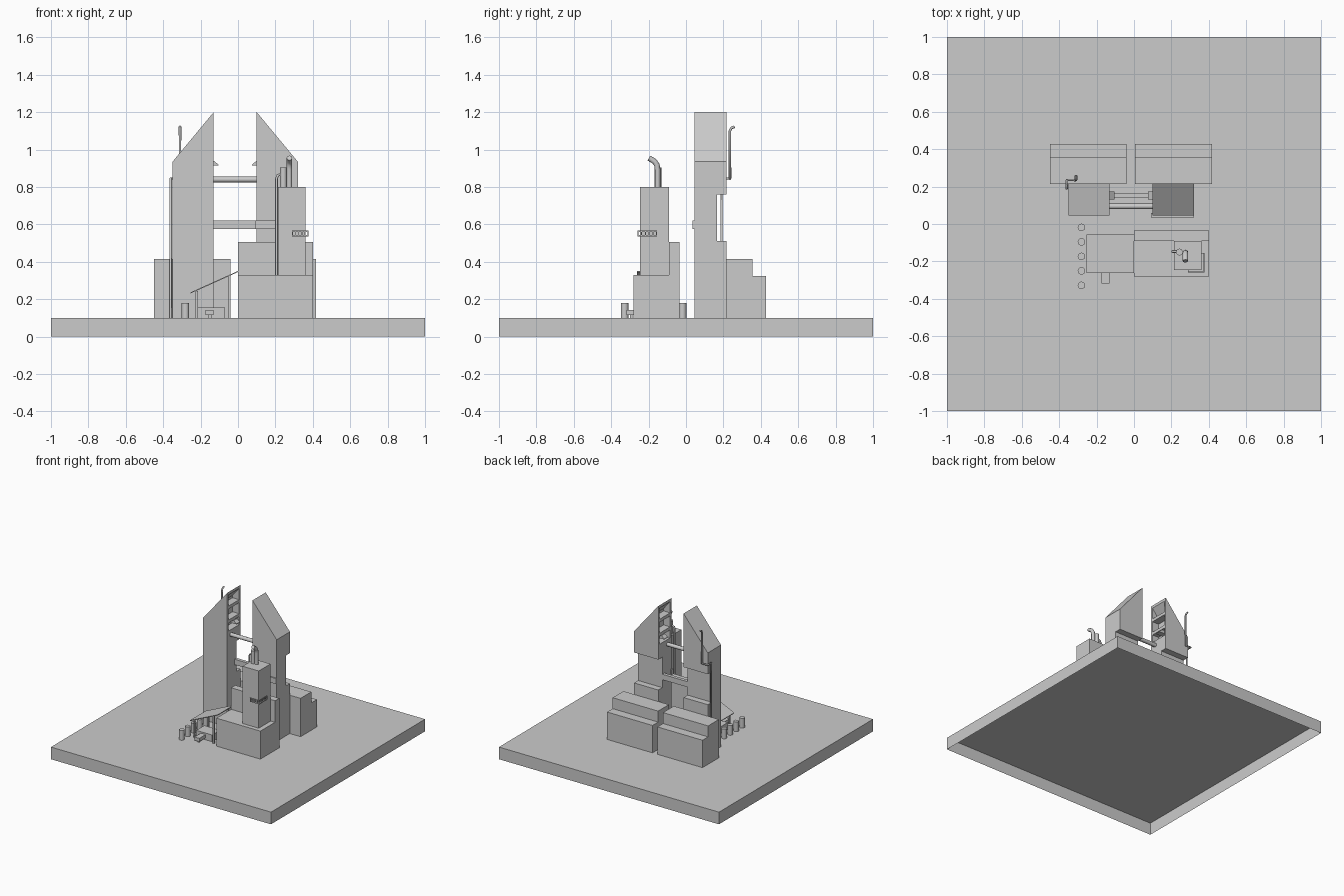
import bpy, bmesh, math
from mathutils import Vector

if "Cube" in bpy.data.objects:
    bpy.data.objects.remove(bpy.data.objects["Cube"])


def mesh_object(name, bm):
    bmesh.ops.recalc_face_normals(bm, faces=bm.faces)
    me = bpy.data.meshes.new(name)
    bm.to_mesh(me)
    bm.free()
    ob = bpy.data.objects.new(name, me)
    bpy.context.collection.objects.link(ob)
    return ob


def prism(name, pts, axis, a, b):
    """Extrude a profile from a to b: axis 'x' uses (y,z), 'y' uses (x,z), 'z' uses (x,y)."""
    place = {'x': lambda p, d: (d, p[0], p[1]),
             'y': lambda p, d: (p[0], d, p[1]),
             'z': lambda p, d: (p[0], p[1], d)}[axis]
    bm = bmesh.new()
    face = bm.faces.new([bm.verts.new(place(p, a)) for p in pts])
    out = bmesh.ops.extrude_face_region(bm, geom=[face])
    move = Vector(place((0, 0), b - a))
    for v in out['geom']:
        if isinstance(v, bmesh.types.BMVert):
            v.co += move
    return mesh_object(name, bm)


def box(name, x0, x1, y0, y1, z0, z1):
    return prism(name, [(x0, y0), (x1, y0), (x1, y1), (x0, y1)], 'z', z0, z1)


def smooth(ob):
    bpy.ops.object.select_all(action='DESELECT')
    ob.select_set(True)
    bpy.context.view_layer.objects.active = ob
    bpy.ops.object.shade_smooth_by_angle(angle=math.radians(35))


def cylinder(name, x, y, z0, z1, r, sides=16):
    pts = [(x + r * math.cos(2 * math.pi * i / sides),
            y + r * math.sin(2 * math.pi * i / sides)) for i in range(sides)]
    ob = prism(name, pts, 'z', z0, z1)
    smooth(ob)
    return ob


def pipe(name, pts, r):
    cu = bpy.data.curves.new(name, 'CURVE')
    cu.dimensions = '3D'
    cu.bevel_depth = r
    cu.bevel_resolution = 2
    cu.use_fill_caps = True
    sp = cu.splines.new('POLY')
    sp.points.add(len(pts) - 1)
    for p, co in zip(sp.points, pts):
        p.co = (*co, 1)
    ob = bpy.data.objects.new(name, cu)
    bpy.context.collection.objects.link(ob)
    return ob


def cut(ob, cutter):
    mod = ob.modifiers.new('cut', 'BOOLEAN')
    mod.object = cutter
    mod.operation = 'DIFFERENCE'
    mod.solver = 'EXACT'
    bpy.context.view_layer.objects.active = ob
    bpy.ops.object.modifier_apply(modifier=mod.name)
    bpy.data.objects.remove(cutter)


G = 0.1  # top of the base slab

# Base slab, open underneath
base = box('base_slab', -1, 1, -1, 1, 0, G)
bm = bmesh.new()
bm.from_mesh(base.data)
under = [f for f in bm.faces if f.normal.z < -0.9]
bmesh.ops.delete(bm, geom=under, context='FACES_ONLY')
bm.to_mesh(base.data)
bm.free()

# Twin towers with slanted tops, rear notches and recessed inner faces
for side, x0, s in (('left', -0.13, -1), ('right', 0.10, 1)):
    def X(t):
        return x0 + s * t
    tower = prism(side + '_tower', [(X(0), G), (X(0.22), G), (X(0.22), 0.935), (X(0), 1.2)],
                  'y', 0.045, 0.217)
    cut(tower, prism('notch', [(0.165, 0.51), (0.25, 0.51), (0.25, 0.76), (0.165, 0.76)],
                     'x', -0.5, 0.5))
    cut(tower, prism('recess', [(X(-0.05), 0.88), (X(0.06), 0.88), (X(0.06), 1.105),
                                (X(0), 1.178), (X(-0.05), 1.178)], 'y', 0.062, 0.2))
    # Shelves and a small projecting hood inside the recess
    for i, z in enumerate((0.945, 1.06)):
        prism(f'{side}_shelf_{i}', [(X(0), z), (X(0.065), z), (X(0.065), z + 0.025), (X(0), z + 0.025)],
              'y', 0.06, 0.202)
    prism(side + '_hood', [(X(0.065), 0.915), (X(-0.025), 0.915), (X(-0.025), 0.92),
                           (X(0), 0.94), (X(0.065), 0.94)], 'y', 0.13, 0.175)

# Links between the towers
smooth_pipe = pipe('bridge_pipe', [(-0.135, 0.095, 0.84), (0.105, 0.095, 0.84)], 0.016)
box('bridge_beam', -0.135, 0.105, 0.138, 0.165, 0.575, 0.62)
box('tower_band', 0.09, 0.32, 0.035, 0.06, 0.575, 0.62)

# Exhaust pipe running up the left tower
pipe('tower_exhaust', [(-0.36, 0.19, G), (-0.36, 0.19, 0.845), (-0.36, 0.235, 0.845),
                       (-0.31, 0.235, 0.845), (-0.31, 0.235, 1.1), (-0.31, 0.242, 1.115),
                       (-0.31, 0.26, 1.122)], 0.007)

# Stepped halls behind the towers
for side, a, b in (('left', -0.45, -0.04), ('right', 0.005, 0.418)):
    prism(side + '_rear_hall', [(0.215, G), (0.428, G), (0.428, 0.325), (0.355, 0.325),
                                (0.355, 0.415), (0.215, 0.415)], 'x', a, b)

# Front building and its tall block
prism('front_building', [(-0.28, G), (-0.035, G), (-0.035, 0.507), (-0.09, 0.507),
                         (-0.09, 0.33), (-0.28, 0.33)], 'x', 0, 0.4)
box('front_block', 0.213, 0.36, -0.245, -0.092, 0.33, 0.8)

# Chimney, bent stack and side pipe
cylinder('chimney', 0.243, -0.15, 0.8, 0.905, 0.018)
pipe('bent_stack', [(0.275, -0.152, 0.8), (0.275, -0.152, 0.895), (0.275, -0.156, 0.918),
                    (0.275, -0.168, 0.936), (0.275, -0.198, 0.955)], 0.015)
pipe('side_pipe', [(0.206, -0.147, 0.33), (0.206, -0.147, 0.845), (0.212, -0.147, 0.861),
                   (0.226, -0.147, 0.867), (0.243, -0.147, 0.867)], 0.007)

# Corner balcony with rail and posts
walk = [(0.29, -0.26), (0.376, -0.26), (0.376, -0.155), (0.358, -0.155), (0.358, -0.243), (0.29, -0.243)]
rail = [(0.29, -0.26), (0.376, -0.26), (0.376, -0.155), (0.371, -0.155), (0.371, -0.255), (0.29, -0.255)]
prism('balcony_floor', walk, 'z', 0.535, 0.542)
prism('balcony_rail', rail, 'z', 0.56, 0.566)
for i in range(6):
    px, py = 0.29 + i * 0.0162, -0.26 + i * 0.02
    box(f'balcony_front_post_{i}', px, px + 0.005, -0.26, -0.255, 0.54, 0.562)
    box(f'balcony_side_post_{i}', 0.371, 0.376, py, py + 0.005, 0.54, 0.562)

# Sloped lean-to roof on posts
prism('lean_to_roof', [(-0.255, 0.23), (0, 0.345), (0, 0.351), (-0.255, 0.236)], 'y', -0.262, -0.055)
for i, y in enumerate((-0.25, -0.07)):
    for j, (x, top) in enumerate(((-0.22, 0.245), (-0.045, 0.325))):
        box(f'lean_to_post_{i}_{j}', x - 0.006, x + 0.006, y - 0.006, y + 0.006, G, top)

# Machine and outfeed tray below the roof
box('machine', -0.215, -0.07, -0.235, -0.13, G, 0.155)
box('outfeed_tray', -0.173, -0.13, -0.317, -0.23, 0.115, 0.143)
box('outfeed_foot', -0.16, -0.143, -0.3, -0.285, G, 0.118)

# Row of barrels
for i in range(5):
    cylinder(f'barrel_{i}', -0.281, -0.018 - i * 0.0775, G, 0.18, 0.02)
